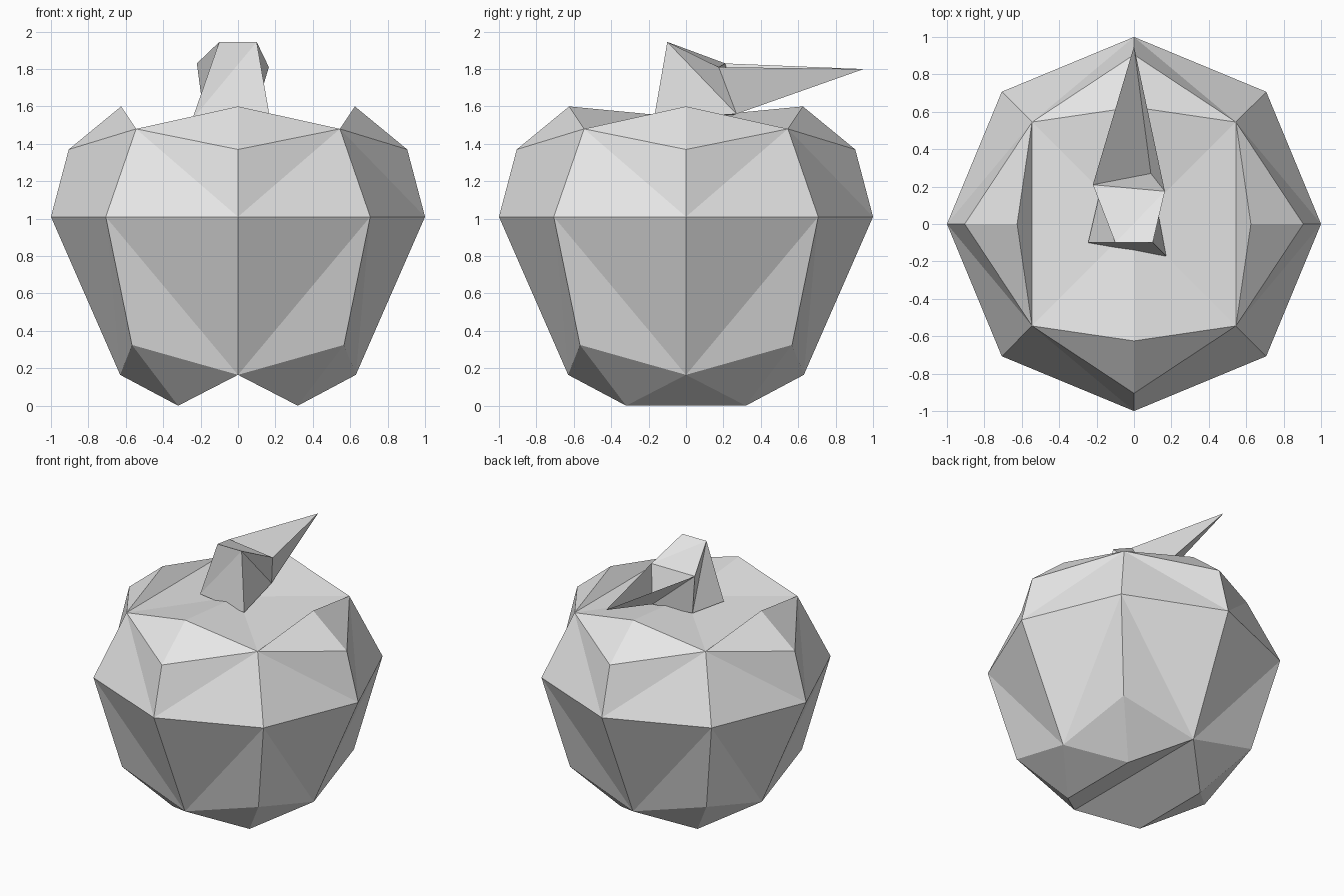
import bpy
import bmesh

old = bpy.data.objects.get("Cube")
if old:
    bpy.data.objects.remove(old, do_unlink=True)

grey = bpy.data.materials.new("plain_grey")
grey.use_nodes = True
colour = (0.8, 0.8, 0.8, 1)
grey.diffuse_color = colour
grey.node_tree.nodes["Principled BSDF"].inputs["Base Color"].default_value = colour


def build(name, points, faces):
    """Flat-shaded object from named points; the first face fixes the outward side."""
    bm = bmesh.new()
    verts = {key: bm.verts.new(co) for key, co in points.items()}
    made = [bm.faces.new([verts[k] for k in face.split()]) for face in faces]
    bm.normal_update()
    outward = made[0].normal.copy()
    bmesh.ops.recalc_face_normals(bm, faces=made)
    bm.normal_update()
    if made[0].normal.dot(outward) < 0:
        bmesh.ops.reverse_faces(bm, faces=made)
    mesh = bpy.data.meshes.new(name)
    bm.to_mesh(mesh)
    bm.free()
    mesh.materials.append(grey)
    obj = bpy.data.objects.new(name, mesh)
    bpy.context.collection.objects.link(obj)
    return obj


# Fruit body: one quarter, with matching points on the x axis, y axis and diagonal
quarter = {
    "centre": (0, 0, 1.54), "inner": (0.545, 0, 1.48),
    "crest_d": (0.545, 0.545, 1.48), "waist_d": (0.707, 0.707, 1.01),
    "low_d": (0.567, 0.567, 0.325),
    "foot_d": (0.32, 0.32, 0), "foot_mid": (0.32, 0, 0), "groove": (0, 0, 0.165),
}
for ring, radius, z in (("crest", 0.625, 1.6), ("shoulder", 0.905, 1.37),
                        ("waist", 1, 1.01), ("low", 0.63, 0.165)):
    quarter[ring + "_x"] = (radius, 0, z)
    quarter[ring + "_y"] = (0, radius, z)

# Outer skin, the same along both axes
skin = []
for a in "xy":
    skin += [f"waist_{a} waist_d crest_d",
             f"waist_{a} crest_d shoulder_{a}",
             f"shoulder_{a} crest_d crest_{a}",
             f"waist_{a} low_{a} waist_d",
             f"low_{a} low_d waist_d",
             f"low_{a} foot_d low_d"]
# Hollow top and grooved underside
skin += ["crest_x crest_d inner", "inner crest_d centre", "crest_d crest_y centre",
         "low_x foot_mid foot_d", "foot_mid groove low_y foot_d"]

body = build("fruit_body", quarter, skin)
mirror = body.modifiers.new("Mirror", "MIRROR")
mirror.use_axis = (True, True, False)
mirror.use_clip = True
mirror.merge_threshold = 0.001

# Stem and leaf share the three points where they meet
joint = {"left": (-0.22, 0.21, 1.83), "right": (0.165, 0.175, 1.81),
         "fold": (0.09, 0.27, 1.56)}

# Crooked stem with a slanted top
build("stem", {
    **joint,
    "top_l": (-0.1, -0.1, 1.945), "top_r": (0.1, -0.1, 1.945),
    "base_l": (-0.245, -0.1, 1.53), "base_r": (0.172, -0.172, 1.53),
    "base_back": (-0.18, 0.18, 1.53),
}, ["top_l top_r right", "top_l right left",
    "base_l base_r top_r", "base_l top_r top_l",
    "base_r fold top_r", "fold right top_r",
    "left right fold", "base_back left fold",
    "base_l top_l base_back", "top_l left base_back",
    "base_l base_back fold", "base_l fold base_r"])

# Folded leaf, open along its top
build("leaf", {**joint, "tip": (0, 0.95, 1.8)},
      ["fold tip left", "fold right tip"])
